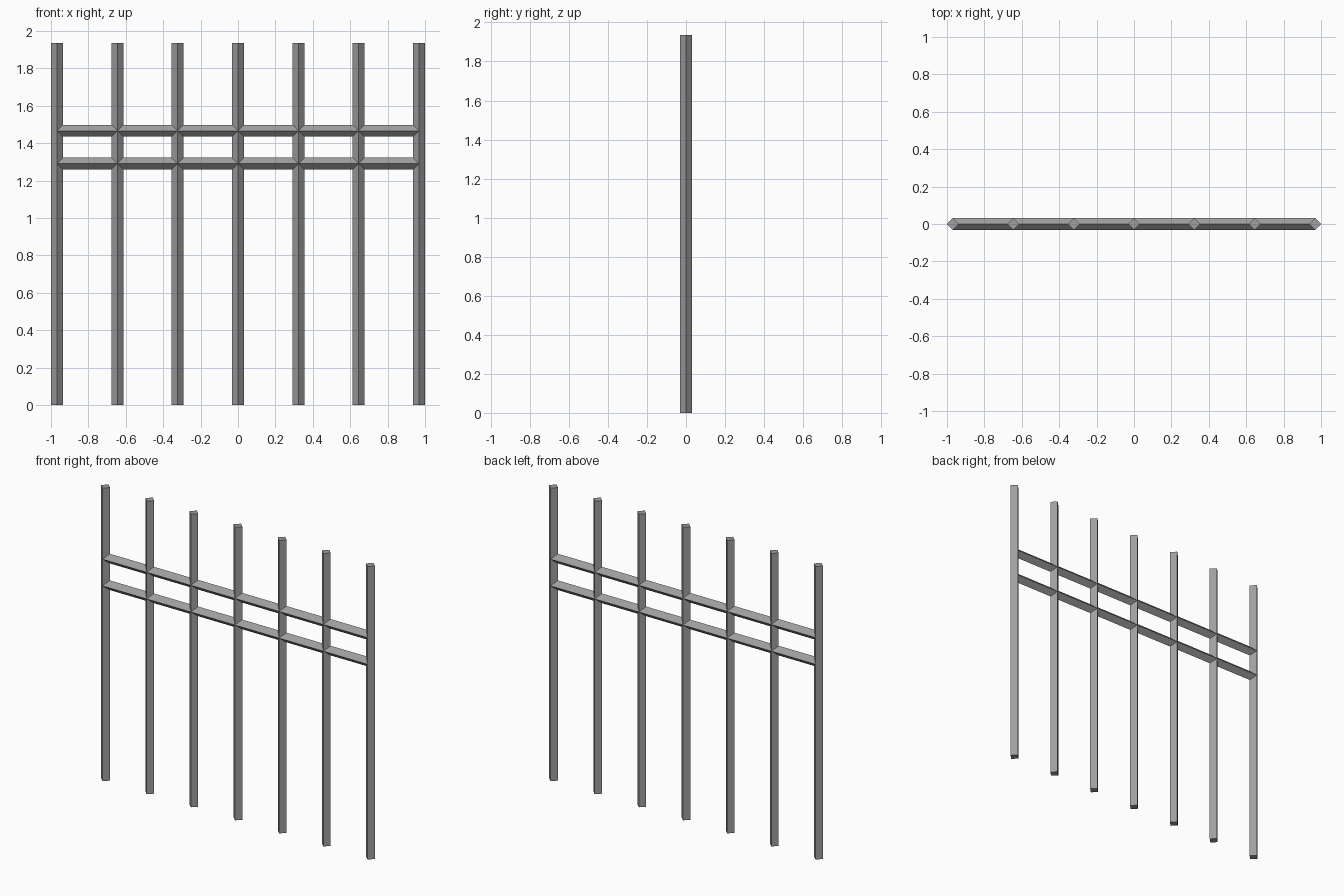
import bpy
from math import pi

cube = bpy.data.objects.get("Cube")
if cube:
    bpy.data.objects.remove(cube, do_unlink=True)

RADIUS = 0.032
HEIGHT = 1.935
REACH = 1 - RADIUS
COUNT = 7

steel = bpy.data.materials.new("grey_iron")
steel.use_nodes = True
colour = (0.35, 0.35, 0.35, 1)
steel.diffuse_color = colour
steel.node_tree.nodes["Principled BSDF"].inputs["Base Color"].default_value = colour


def bar(name, length, location, rotation=(0, 0, 0)):
    """Square bar turned so that an edge faces the front."""
    bpy.ops.mesh.primitive_cylinder_add(
        vertices=4, radius=RADIUS, depth=length, location=location, rotation=rotation)
    obj = bpy.context.object
    obj.name = name
    obj.data.materials.append(steel)
    return obj


# Upright posts
for i in range(COUNT):
    x = -REACH + 2 * REACH * i / (COUNT - 1)
    bar(f"post_{i + 1}", HEIGHT, (x, 0, HEIGHT / 2))

# Horizontal rails, ending inside the outer posts
for name, z in (("lower_rail", 1.29), ("upper_rail", 1.466)):
    bar(name, 2 * REACH, (0, 0, z), (0, pi / 2, 0))
